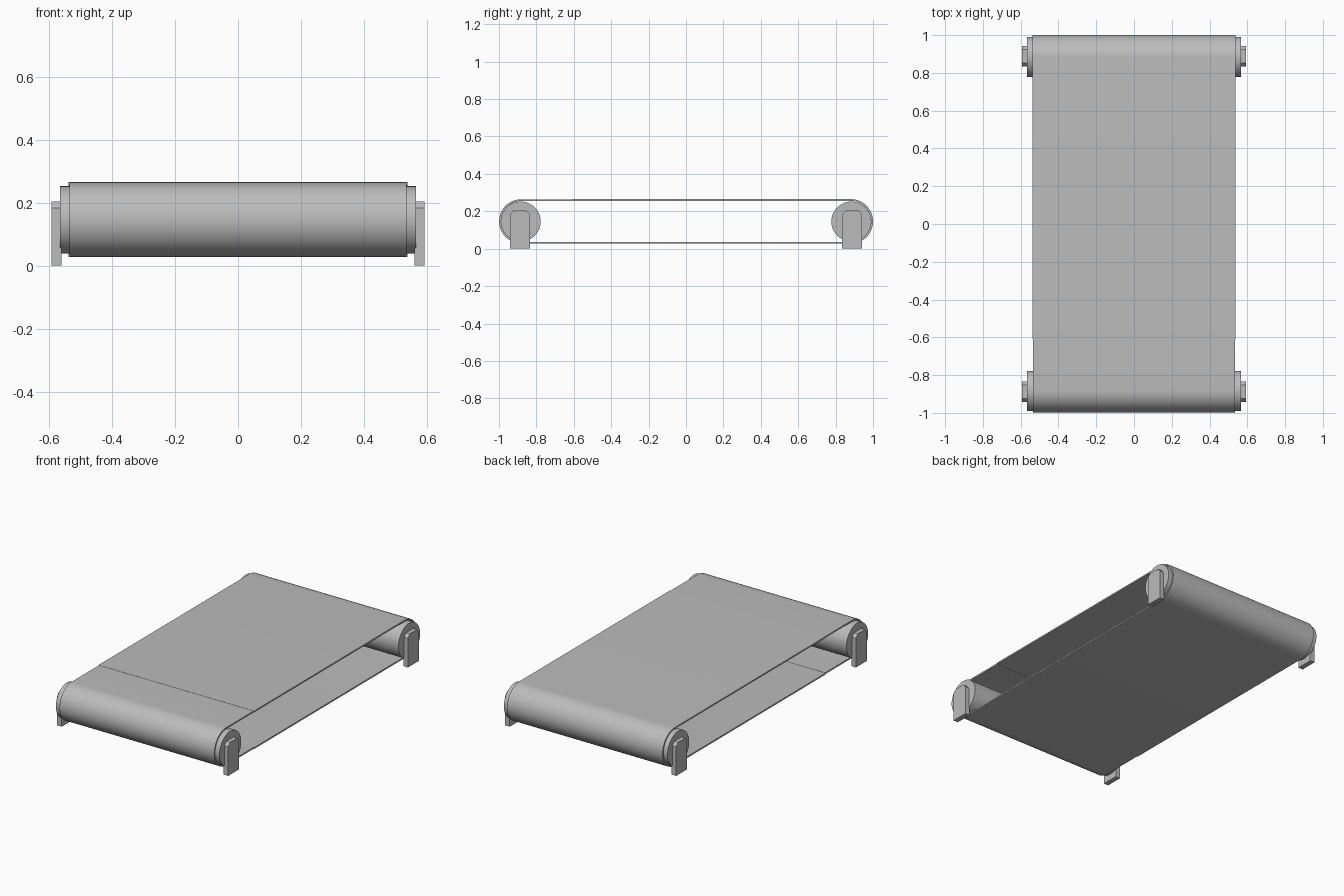
import bpy, bmesh, math
from math import pi, sin, cos

cube = bpy.data.objects.get("Cube")
if cube:
    bpy.data.objects.remove(cube, do_unlink=True)

grey = bpy.data.materials.new("plain grey")
grey.use_nodes = True
grey.diffuse_color = (0.5, 0.5, 0.5, 1)
grey.node_tree.nodes["Principled BSDF"].inputs["Base Color"].default_value = (0.5, 0.5, 0.5, 1)

AXLE_Y, AXLE_Z = 0.884, 0.145
SEAM_Y = -0.61


def prism(name, profile, x0, x1, bevel=0.0, smooth=True):
    """Extrude a closed (y, z) profile along x."""
    bm = bmesh.new()
    a = [bm.verts.new((x0, y, z)) for y, z in profile]
    b = [bm.verts.new((x1, y, z)) for y, z in profile]
    n = len(profile)
    bm.faces.new(a)
    bm.faces.new(b[::-1])
    for i in range(n):
        j = (i + 1) % n
        bm.faces.new((a[i], b[i], b[j], a[j]))
    if bevel:
        rims = [e for e in bm.edges if abs(e.verts[0].co.x - e.verts[1].co.x) < 1e-6]
        bmesh.ops.bevel(bm, geom=rims, offset=bevel, segments=1, affect='EDGES')
    bmesh.ops.recalc_face_normals(bm, faces=bm.faces)
    mesh = bpy.data.meshes.new(name)
    bm.to_mesh(mesh)
    bm.free()
    mesh.materials.append(grey)
    obj = bpy.data.objects.new(name, mesh)
    bpy.context.collection.objects.link(obj)
    if smooth:
        bpy.ops.object.select_all(action='DESELECT')
        obj.select_set(True)
        bpy.context.view_layer.objects.active = obj
        bpy.ops.object.shade_smooth_by_angle(angle=math.radians(30))
    return obj


def wrap(side, radius, end_y, steps=32):
    """Half turn around one axle, with straight runs to end_y."""
    arc = [(side * (0.881 + radius * sin(pi * i / steps)), 0.146 + radius * cos(pi * i / steps))
           for i in range(steps + 1)]
    return [(end_y, 0.146 + radius)] + arc + [(end_y, 0.146 - radius)]


# Belt: a long rear strip and a short front strip meeting at a seam
def belt(name, side, outer, half_width):
    profile = wrap(side, outer, SEAM_Y) + wrap(side, outer - 0.009, SEAM_Y)[::-1]
    prism(name, profile, -half_width, half_width)


belt("belt_rear", 1, 0.119, 0.538)
belt("belt_front", -1, 0.118, 0.535)

# Rollers and their supporting feet
for end, side in (("front", -1), ("rear", 1)):
    y = side * AXLE_Y
    circle = [(y + 0.107 * cos(2 * pi * i / 48), AXLE_Z + 0.107 * sin(2 * pi * i / 48))
              for i in range(48)]
    prism(end + "_roller", circle, -0.566, 0.566, bevel=0.006)
    fy = side * 0.888
    foot = [(fy - 0.054, 0), (fy + 0.054, 0), (fy + 0.054, 0.183), (fy + 0.036, 0.203),
            (fy - 0.036, 0.203), (fy - 0.054, 0.183)]
    for label, s in (("left", 1), ("right", -1)):
        prism(f"{end}_{label}_foot", foot, s * 0.56, s * 0.592, smooth=False)
